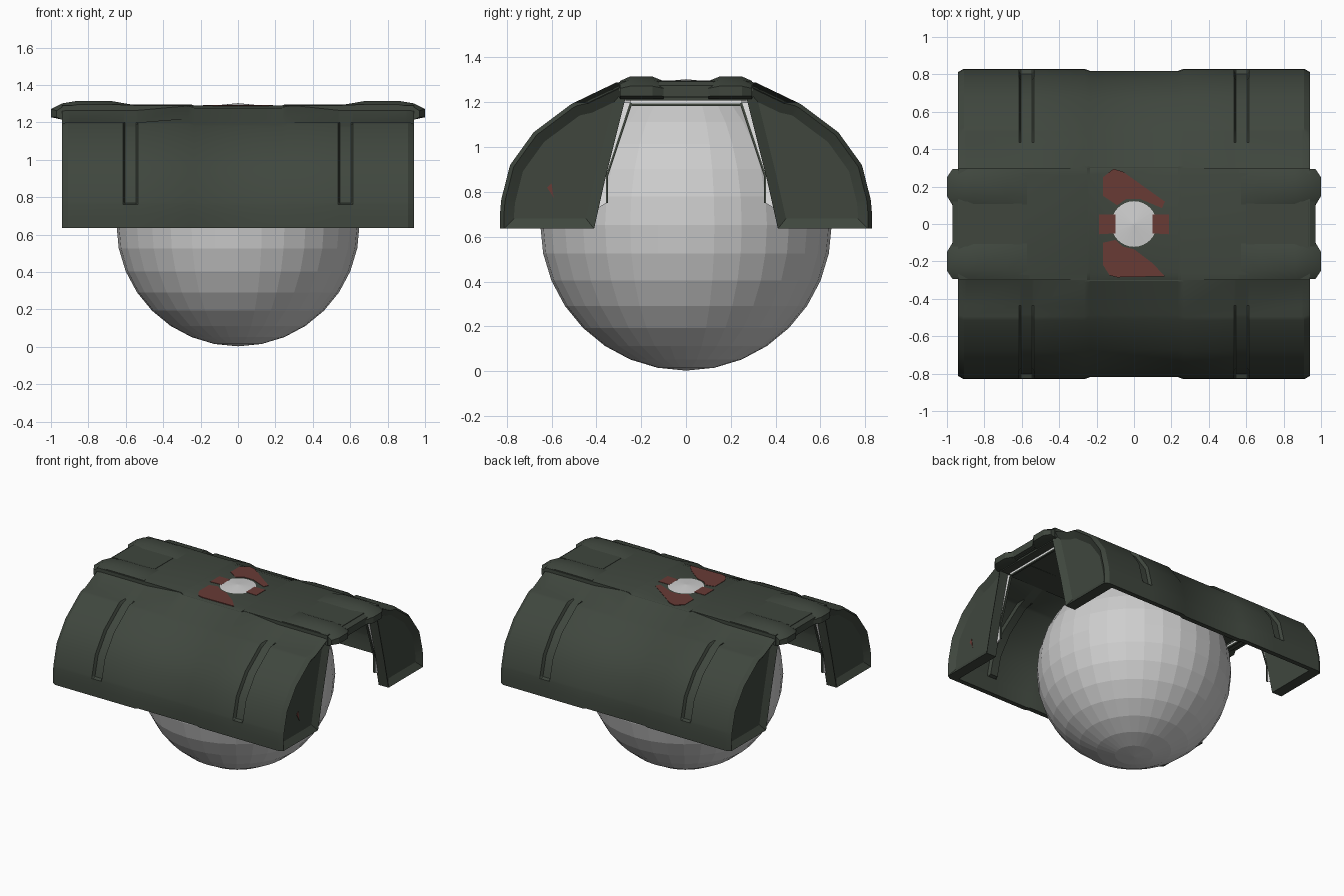
import bpy, bmesh, math
from mathutils import Vector

if "Cube" in bpy.data.objects:
    bpy.data.objects.remove(bpy.data.objects["Cube"])


def material(name, rgb):
    m = bpy.data.materials.new(name)
    m.diffuse_color = (*rgb, 1)
    m.use_nodes = True
    m.node_tree.nodes["Principled BSDF"].inputs["Base Color"].default_value = m.diffuse_color
    return m


GREEN = material("dark_green", (0.050, 0.062, 0.048))
GREY = material("light_grey", (0.62, 0.62, 0.62))
RED = material("dull_red", (0.14, 0.043, 0.036))
WHITE = material("off_white", (0.9, 0.9, 0.9))


def loft(name, sections, mat, inset=None, smooth=True):
    """Skin equal-length closed sections and cap both ends."""
    bm = bmesh.new()
    rings = [[bm.verts.new(p) for p in s] for s in sections]
    n = len(rings[0])
    for a, b in zip(rings, rings[1:]):
        for i in range(n):
            j = (i + 1) % n
            bm.faces.new((a[i], a[j], b[j], b[i]))
    caps = [bm.faces.new(rings[0]), bm.faces.new(rings[-1])]
    bmesh.ops.recalc_face_normals(bm, faces=bm.faces[:])
    if inset:
        cap = caps[1]
        bmesh.ops.inset_individual(bm, faces=[cap], thickness=inset[0], use_even_offset=True)
        bmesh.ops.translate(bm, verts=cap.verts[:], vec=-cap.normal.copy() * inset[1])
    me = bpy.data.meshes.new(name)
    bm.to_mesh(me)
    bm.free()
    me.materials.append(mat)
    ob = bpy.data.objects.new(name, me)
    bpy.context.collection.objects.link(ob)
    if smooth:
        bpy.ops.object.select_all(action='DESELECT')
        ob.select_set(True)
        bpy.context.view_layer.objects.active = ob
        bpy.ops.object.shade_smooth_by_angle(angle=math.radians(28))
    return ob


def slab(name, poly, lo, hi, axis, mat):
    """Extrude a 2D polygon along x, y or z."""
    place = {'x': lambda p, t: (t, p[0], p[1]),
             'y': lambda p, t: (p[0], t, p[1]),
             'z': lambda p, t: (p[0], p[1], t)}[axis]
    return loft(name, [[place(p, t) for p in poly] for t in (lo, hi)], mat, smooth=False)


# inner ball
bpy.ops.mesh.primitive_uv_sphere_add(segments=32, ring_count=16, radius=0.65, location=(0, 0, 0.653))
ball = bpy.context.object
ball.name = "inner_ball"
ball.data.materials.append(GREY)

# curved side skins: outer profile with recessed middle strip, slots and valleys
OUTER = [(0.83, 0.636), (0.83, 0.70), (0.825, 0.76), (0.822, 0.775), (0.785, 0.92),
         (0.68, 1.066), (0.515, 1.19), (0.495, 1.20), (0.45, 1.222), (0.31, 1.289), (0.26, 1.285)]
INNER = [(0.275, 1.20), (0.36, 0.86), (0.41, 0.636)]
HALF = [0.0, 0.235, 0.265, 0.535, 0.545, 0.605, 0.615, 0.90]
STATIONS = [-x for x in HALF[:0:-1]] + HALF


def depth(x, i):
    x = abs(x)
    if x < 0.25:
        return 0.012
    if x > 0.93:
        return 0.018 if i not in (8, 9) else 0.03
    if 0.54 < x < 0.61 and 3 <= i <= 7:
        return 0.022
    if x > 0.5 and i in (8, 9):
        return 0.026
    return 0.0


def outline(x, side, extra=0.0):
    pts = []
    for i, (y, z) in enumerate(OUTER):
        d = Vector((y, z - 0.5)).normalized() * (depth(x, i) + extra)
        pts.append((x, side * (y - d.x), z if i == 0 else z - d.y))
    return pts


for side, tag in ((-1, "front"), (1, "back")):
    loft(tag + "_skin", [outline(x, side) + outline(x, side, 0.035)[::-1] for x in STATIONS], GREEN)
    # solid end walls with a sunken panel
    for s, end in ((-1, "left"), (1, "right")):
        loft(f"{tag}_{end}_end_wall",
             [outline(s * x, side) + [(s * x, side * y, z) for y, z in INNER] for x in (0.86, 0.91, 0.94)],
             GREEN, inset=(0.045, 0.03))

# flat crown with slightly lower middle strip
crown = []
for x in (-0.94, -0.25, -0.235, 0.235, 0.25, 0.94):
    t = 1.291 if abs(x) < 0.24 else 1.296
    e = t - (0.014 if abs(x) < 0.24 else 0.006)
    crown.append([(x, -0.30, 1.22), (x, -0.30, e), (x, -0.26, t),
                  (x, 0.26, t), (x, 0.30, e), (x, 0.30, 1.22)])
loft("crown", crown, GREEN)

for s, tag in ((-1, "left"), (1, "right")):
    # overhanging ridges and the lug between them
    for k, row in ((-1, "front"), (1, "back")):
        secs = []
        for y, drop, pull in ((0.10, 0.02, 0.03), (0.15, 0, 0), (0.25, 0, 0), (0.295, 0.02, 0.03)):
            prof = [(0.56, 1.294), (0.68, 1.315 - drop), (0.86, 1.315 - drop), (0.94, 1.302 - drop),
                    (1.0 - pull, 1.272 - drop / 2), (1.0 - pull, 1.228), (0.94, 1.215), (0.56, 1.22)]
            secs.append([(s * x, k * y, z) for x, z in prof])
        loft(f"{tag}_{row}_ridge", secs, GREEN)
    lug = [(0.60, 1.225), (0.60, 1.298), (0.93, 1.298), (0.97, 1.275), (0.97, 1.225)]
    slab(tag + "_lug", [(s * x, z) for x, z in lug], -0.12, 0.12, 'y', GREEN)

    # pale trim around each end opening, with a dark inner frame
    x0, x1 = sorted((s * 0.862, s * 0.870))
    f0, f1 = sorted((s * 0.858, s * 0.872))
    for k, row in ((-1, "front"), (1, "back")):
        trim = [(0.25, 1.20), (0.28, 1.20), (0.365, 0.86), (0.39, 0.73), (0.355, 0.75), (0.355, 0.87)]
        slab(f"{tag}_{row}_trim", [(k * y, z) for y, z in trim], x0, x1, 'x', WHITE)
        frame = [(0.24, 1.195), (0.25, 1.20), (0.358, 0.87), (0.358, 0.75), (0.348, 0.75), (0.348, 0.87)]
        slab(f"{tag}_{row}_frame", [(k * y, z) for y, z in frame], f0, f1, 'x', GREEN)
    slab(tag + "_top_trim", [(-0.25, 1.195), (0.25, 1.195), (0.25, 1.208), (-0.25, 1.208)], x0, x1, 'x', WHITE)
    slab(tag + "_top_frame", [(-0.24, 1.183), (0.24, 1.183), (0.25, 1.194), (-0.25, 1.194)], f0, f1, 'x', GREEN)
    slab(tag + "_top_beam", [(-0.27, 1.208), (0.27, 1.208), (0.27, 1.23), (-0.27, 1.23)],
         *sorted((s * 0.86, s * 0.93)), 'x', GREEN)

    # red marks beside the ball
    slab(tag + "_red_mark", [(s * 0.10, -0.05), (s * 0.188, -0.055), (s * 0.188, 0.05), (s * 0.10, 0.05)],
         1.288, 1.2935, 'z', RED)

# red marks in front of and behind the ball
slab("back_red_mark", [(-0.165, 0.15), (-0.165, 0.25), (-0.11, 0.295), (-0.06, 0.28), (0.165, 0.12),
                       (0.15, 0.085), (0.09, 0.11), (0.03, 0.135), (-0.04, 0.135), (-0.09, 0.10)],
     1.288, 1.2935, 'z', RED)
slab("front_red_mark", [(-0.165, -0.22), (-0.13, -0.275), (-0.09, -0.285), (0.165, -0.28), (0.10, -0.21),
                        (0.0, -0.135), (-0.06, -0.12), (-0.10, -0.085), (-0.165, -0.10)],
     1.288, 1.2935, 'z', RED)
slab("end_red_mark", [(-0.62, 0.82), (-0.60, 0.84), (-0.59, 0.77), (-0.60, 0.79)], 0.908, 0.913, 'x', RED)
